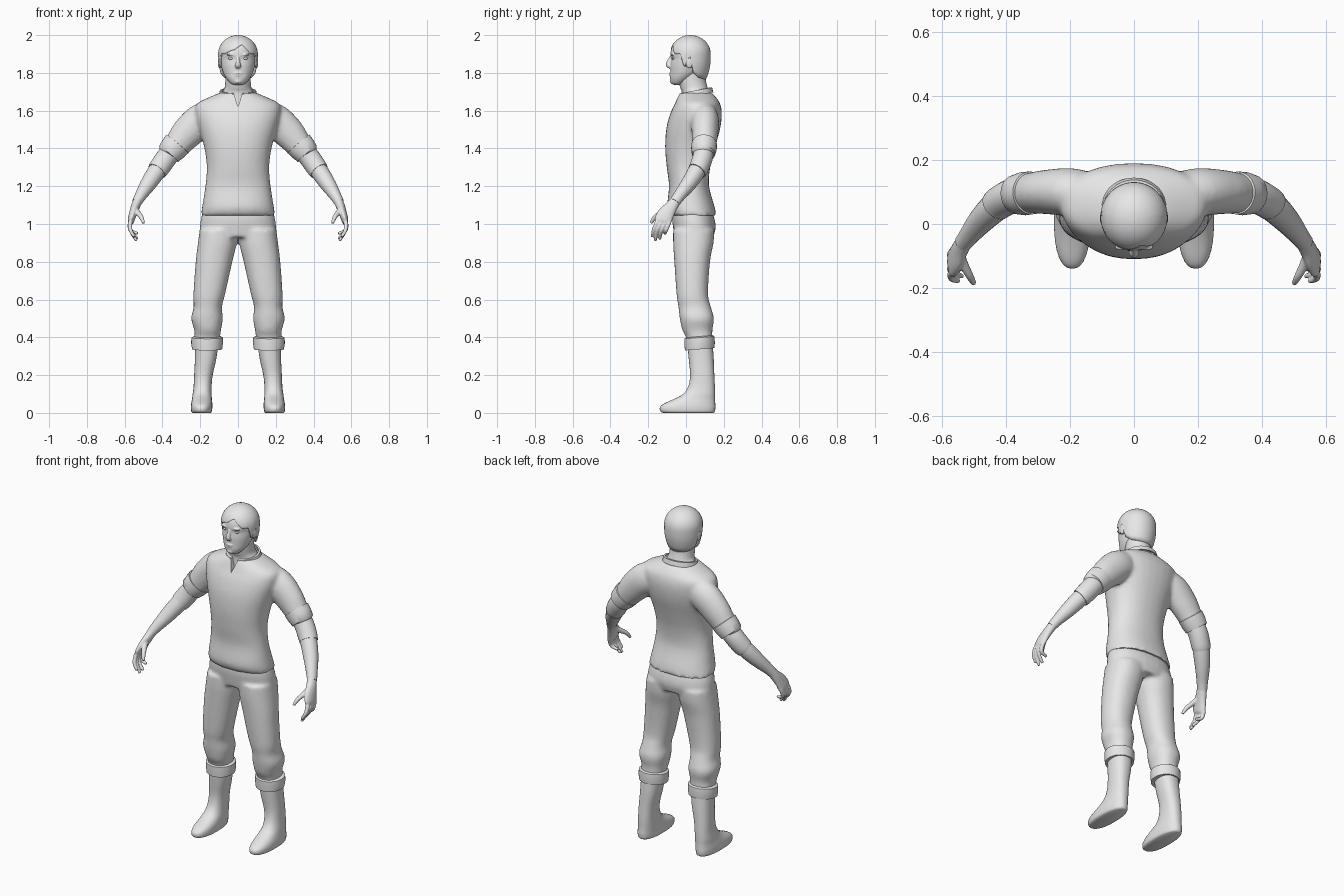
import bpy, bmesh, math
from mathutils import Vector

if "Cube" in bpy.data.objects:
    bpy.data.objects.remove(bpy.data.objects["Cube"])

MAT = bpy.data.materials.new("light_grey")
MAT.diffuse_color = (0.8, 0.8, 0.8, 1)
MAT.use_nodes = True
MAT.node_tree.nodes["Principled BSDF"].inputs["Base Color"].default_value = MAT.diffuse_color


def finish(bm, name):
    bmesh.ops.recalc_face_normals(bm, faces=bm.faces)
    me = bpy.data.meshes.new(name)
    bm.to_mesh(me)
    bm.free()
    me.materials.append(MAT)
    ob = bpy.data.objects.new(name, me)
    bpy.context.collection.objects.link(ob)
    return ob


def select(ob):
    bpy.ops.object.select_all(action='DESELECT')
    ob.select_set(True)
    bpy.context.view_layer.objects.active = ob


def smooth(ob, angle=40):
    select(ob)
    bpy.ops.object.shade_smooth_by_angle(angle=math.radians(angle))
    return ob


def refine(rows, n):
    """Catmull-Rom resampling of ring tuples."""
    out = []
    for i in range(len(rows) - 1):
        p = [rows[max(0, min(len(rows) - 1, i + k))] for k in (-1, 0, 1, 2)]
        for j in range(n):
            t = j / n
            out.append(tuple(0.5 * (2 * b + (c - a) * t + (2 * a - 5 * b + 4 * c - d) * t * t
                                    + (3 * b - a - 3 * c + d) * t ** 3) for a, b, c, d in zip(*p)))
    return out + [rows[-1]]


def skin(bm, rings, caps=True):
    vs = [[bm.verts.new(c) for c in r] for r in rings]
    n = len(vs[0])
    for a, b in zip(vs, vs[1:]):
        for i in range(n):
            bm.faces.new((a[i], a[(i + 1) % n], b[(i + 1) % n], b[i]))
    if caps:
        bm.faces.new(vs[0])
        bm.faces.new(vs[-1])


def stack(bm, rows, s=1, n=4, power=1.0, tilt=0.0, seg=32):
    """Horizontal rings: (z, x0, x1, y0, y1)."""
    rings = []
    for z, x0, x1, y0, y1 in (refine(rows, n) if n > 1 else rows):
        ring = []
        for k in range(seg):
            a = 2 * math.pi * k / seg
            c, q = math.cos(a), math.sin(a)
            c, q = math.copysign(abs(c) ** power, c), math.copysign(abs(q) ** power, q)
            y = (y0 + y1) / 2 + q * (y1 - y0) / 2
            ring.append((s * ((x0 + x1) / 2 + c * (x1 - x0) / 2), y, z + tilt * (y - 0.05)))
        rings.append(ring)
    skin(bm, rings)


def tube(bm, rows, s=1, n=4, seg=20):
    """Rings across a path: (x, y, z, radius, radius toward y)."""
    rows = refine(rows, n) if n > 1 else rows
    pts = [Vector((s * r[0], r[1], r[2])) for r in rows]
    rings = []
    for i, r in enumerate(rows):
        t = (pts[min(i + 1, len(pts) - 1)] - pts[max(i - 1, 0)]).normalized()
        u = t.cross(Vector((0, 1, 0))).normalized()
        v = t.cross(u)
        rings.append([pts[i] + u * r[3] * math.cos(2 * math.pi * k / seg)
                      + v * r[4] * math.sin(2 * math.pi * k / seg) for k in range(seg)])
    skin(bm, rings)


def ball(bm, loc, size):
    r = bmesh.ops.create_uvsphere(bm, u_segments=16, v_segments=10, radius=1)
    for v in r['verts']:
        v.co = Vector([c * d for c, d in zip(v.co, size)]) + Vector(loc)


def fuse(ob, voxel, rounds):
    select(ob)
    m = ob.modifiers.new("fuse", 'REMESH')
    m.mode, m.voxel_size = 'VOXEL', voxel
    bpy.ops.object.modifier_apply(modifier=m.name)
    m = ob.modifiers.new("relax", 'SMOOTH')
    m.factor, m.iterations = 0.5, rounds
    bpy.ops.object.modifier_apply(modifier=m.name)


# Shirt: torso and short sleeves blended together
bm = bmesh.new()
stack(bm, [(z, -w, w, f, b) for z, w, f, b in [
    (1.045, .198, -.082, .16), (1.09, .19, -.1, .152), (1.2, .173, -.09, .122), (1.3, .165, -.102, .128),
    (1.4, .178, -.11, .152), (1.5, .205, -.105, .18), (1.58, .225, -.085, .19), (1.635, .22, -.06, .182),
    (1.67, .155, -.045, .16), (1.695, .095, -.032, .135)]], power=.9)
for s in (-1, 1):
    tube(bm, [(.13, .09, 1.57, .085, .07), (.2, .1, 1.545, .09, .075), (.27, .1, 1.48, .085, .07),
              (.32, .097, 1.42, .072, .064), (.35, .095, 1.385, .066, .062)], s)
shirt = finish(bm, "shirt")
fuse(shirt, .011, 5)

# Neckline notch
bm = bmesh.new()
skin(bm, [[(-.035, y, 1.73), (.035, y, 1.73), (0, y, 1.62)] for y in (-.2, -.015)])
cutter = finish(bm, "notch_cutter")
cutter.hide_render = True
select(shirt)
m = shirt.modifiers.new("notch", 'BOOLEAN')
m.operation, m.object = 'DIFFERENCE', cutter
bpy.ops.object.modifier_apply(modifier=m.name)
bpy.data.objects.remove(cutter)
smooth(shirt)

# Collar band, open at the front
bm = bmesh.new()
rings = []
for k in range(29):
    a = math.radians(-73 + 326 * k / 28)
    c, q = math.cos(a), math.sin(a)
    rings.append([((.092 + d) * c, .05 + (.084 + d) * q, 1.695 + .016 * q + h)
                  for d, h in ((0, -.012), (.011, -.014), (.004, .012), (-.007, .012))])
skin(bm, rings)
smooth(finish(bm, "collar"))

# Trousers: hips and legs blended together
bm = bmesh.new()
stack(bm, [(.93, -.2, .2, -.06, .145), (.98, -.202, .202, -.068, .157), (1.03, -.196, .196, -.074, .15),
           (1.085, -.18, .18, -.07, .13)], power=.9)
for s in (-1, 1):
    stack(bm, [(.345, .1, .232, .005, .14), (.4, .095, .23, 0, .14), (.44, .09, .232, -.02, .14),
               (.5, .08, .248, -.033, .148), (.56, .085, .235, -.04, .132), (.63, .068, .236, -.05, .117),
               (.8, .03, .224, -.062, .127), (.9, .006, .212, -.068, .146), (.97, .002, .203, -.068, .15)], s, power=.9)
trousers = finish(bm, "trousers")
fuse(trousers, .011, 4)
smooth(trousers)

for s, side in ((-1, "right"), (1, "left")):
    # Rolled trouser cuff
    bm = bmesh.new()
    stack(bm, [(.335, .1, .23, .01, .14), (.335, .084, .243, -.006, .15), (.365, .08, .248, -.008, .153),
               (.397, .08, .247, -.008, .15), (.403, .09, .235, .002, .142)], s, n=1, tilt=.08)
    smooth(finish(bm, side + "_trouser_cuff"))

    # Boot
    bm = bmesh.new()
    stack(bm, [(0, .145, .24, -.12, .145), (.008, .138, .248, -.136, .153), (.03, .136, .25, -.138, .156),
               (.05, .136, .248, -.115, .155), (.075, .138, .243, -.06, .154), (.1, .14, .24, -.015, .154),
               (.14, .14, .235, .012, .153), (.2, .134, .232, .022, .15), (.28, .116, .228, .015, .147),
               (.36, .104, .226, .008, .142)], s, n=3, power=.85)
    smooth(finish(bm, side + "_boot"), 50)

    # Rolled sleeve cuff
    bm = bmesh.new()
    tube(bm, [(.318, .097, 1.428, .066, .058), (.321, .097, 1.424, .076, .067), (.342, .095, 1.4, .073, .068),
              (.367, .092, 1.372, .066, .062), (.368, .092, 1.37, .052, .05)], s, n=1, seg=28)
    smooth(finish(bm, side + "_sleeve_cuff"))

    # Undersleeve around the elbow
    bm = bmesh.new()
    tube(bm, [(.34, .095, 1.4, .054, .053), (.38, .088, 1.35, .056, .054), (.415, .07, 1.3, .055, .052),
              (.43, .058, 1.28, .052, .05)], s)
    smooth(finish(bm, side + "_undersleeve"))

    # Forearm
    bm = bmesh.new()
    tube(bm, [(.4, .078, 1.32, .046, .046), (.44, .048, 1.265, .047, .046), (.48, .008, 1.205, .041, .04),
              (.515, -.035, 1.15, .031, .032), (.535, -.06, 1.115, .026, .029)], s)
    smooth(finish(bm, side + "_forearm"))

    # Hand: palm, four fingers and thumb blended together
    bm = bmesh.new()
    tube(bm, [(.527, -.05, 1.13, .025, .028), (.542, -.075, 1.095, .024, .033), (.556, -.105, 1.055, .021, .044),
              (.566, -.122, 1.02, .018, .046), (.568, -.128, 1.005, .012, .038)], s)
    for ky, tx, ty, tz in ((-.158, .548, -.178, .932), (-.135, .538, -.163, .912),
                           (-.113, .533, -.139, .92), (-.092, .53, -.112, .95)):
        tube(bm, [(.562, ky + .012, 1.03, .012, .011), (.572, ky, 1.0, .012, .011),
                  (.568, (ky + ty) / 2 - .004, .965, .0105, .01), (tx, ty, tz, .008, .008)], s, seg=12)
    tube(bm, [(.545, -.09, 1.085, .014, .016), (.53, -.13, 1.06, .014, .015), (.512, -.165, 1.035, .012, .012),
              (.5, -.186, 1.005, .008, .009)], s, seg=12)
    hand = finish(bm, side + "_hand")
    fuse(hand, .0042, 2)
    smooth(hand, 60)

# Neck
bm = bmesh.new()
stack(bm, [(z, -w, w, f, b) for z, w, f, b in [(1.6, .085, -.03, .12), (1.69, .083, -.022, .122),
           (1.72, .071, -.03, .115), (1.76, .067, -.04, .105), (1.82, .067, -.04, .1)]])
smooth(finish(bm, "neck"))

# Head with brow, nose, lips and chin
bm = bmesh.new()
stack(bm, [(z, -w, w, f, b) for z, w, f, b in [
    (1.737, .022, -.066, -.025), (1.745, .04, -.077, -.005), (1.77, .062, -.084, .04), (1.8, .078, -.083, .075),
    (1.84, .089, -.083, .1), (1.875, .094, -.079, .112), (1.9, .094, -.083, .115), (1.94, .086, -.072, .108),
    (1.97, .06, -.04, .08), (1.985, .02, 0, .04)]], seg=40)
tube(bm, [(0, -.074, 1.89, .008, .008), (0, -.084, 1.87, .009, .012), (0, -.092, 1.85, .013, .014),
          (0, -.091, 1.838, .016, .013), (0, -.08, 1.829, .013, .008)], seg=16)
ball(bm, (0, -.081, 1.797), (.023, .008, .005))
ball(bm, (0, -.08, 1.787), (.02, .008, .005))
ball(bm, (0, -.077, 1.755), (.018, .009, .011))
for s in (-1, 1):
    ball(bm, (.038 * s, -.072, 1.897), (.024, .011, .006))
    ball(bm, (.098 * s, .018, 1.855), (.009, .02, .032))
head = finish(bm, "head")
fuse(head, .004, 2)
smooth(head, 60)

# Eyes
bm = bmesh.new()
for s in (-1, 1):
    ball(bm, (.037 * s, -.066, 1.877), (.016, .0105, .007))
smooth(finish(bm, "eyes"))

# Hair shell: the lower edge follows fringe, temples and nape
EDGE = [(-1, 1.765), (-.5, 1.775), (-.15, 1.80), (0, 1.885), (.15, 1.87), (.22, 1.83), (.36, 1.84),
        (.48, 1.9), (.75, 1.9), (1, 1.925)]
FIT = [(1.76, .74), (1.8, .9), (1.85, .99), (1.9, 1)]


def lookup(table, x):
    for (a, p), (b, q) in zip(table, table[1:]):
        if x <= b:
            return p + (q - p) * (x - a) / (b - a)
    return table[-1][1]


bm = bmesh.new()
rings = []
for j in range(17):
    ring = []
    for k in range(72):
        a = 2 * math.pi * k / 72
        low = lookup(EDGE, -math.sin(a))
        if math.sin(a) < -.6:  # raised parting in the fringe
            low += max(0, .03 - .7 * abs(.105 * math.cos(a) - .025))
        z = low + (1.9995 - low) * math.sin(j / 16 * math.pi / 2)
        f = lookup(FIT, z) if z < 1.9 else math.sqrt(max(0, 1 - ((z - 1.9) / .1) ** 2))
        ring.append((.105 * f * math.cos(a), .023 + .108 * f * math.sin(a), z))
    rings.append(ring)
skin(bm, rings, caps=False)
bm.faces.new(bm.verts[-72:] if bm.verts.ensure_lookup_table() is None else [])
hair = finish(bm, "hair")
m = hair.modifiers.new("thickness", 'SOLIDIFY')
m.thickness, m.offset = .012, -1
smooth(hair, 45)
